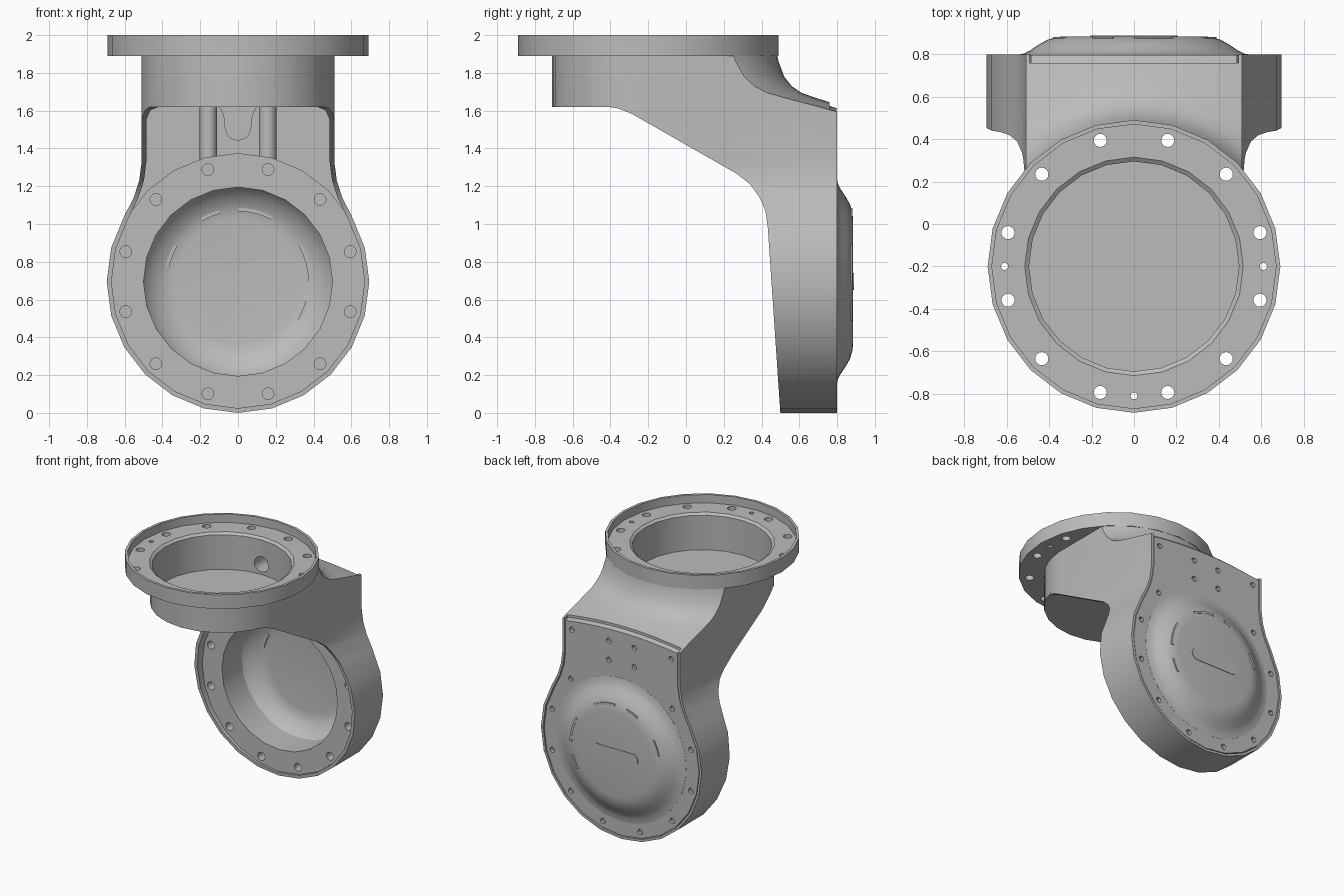
import bpy, bmesh, math
from mathutils import Matrix, Vector

cube = bpy.data.objects.get("Cube")
if cube:
    bpy.data.objects.remove(cube, do_unlink=True)

grey = bpy.data.materials.new("satin_grey")
grey.use_nodes = True
grey.diffuse_color = (0.5, 0.5, 0.5, 1)
grey.node_tree.nodes["Principled BSDF"].inputs["Base Color"].default_value = (0.5, 0.5, 0.5, 1)

FY = -0.2     # y of the upper flange axis
JZ = 0.695    # z of the lower joint axis
R = 0.695     # outer radius of both joints
W = 0.51      # half width of the neck
FLANGE = (0, FY, 0)
JOINT = (0, 0, JZ)


def finish(name, bm):
    bmesh.ops.remove_doubles(bm, verts=bm.verts, dist=1e-5)
    bmesh.ops.recalc_face_normals(bm, faces=bm.faces)
    mesh = bpy.data.meshes.new(name)
    bm.to_mesh(mesh)
    bm.free()
    mesh.materials.append(grey)
    obj = bpy.data.objects.new(name, mesh)
    bpy.context.collection.objects.link(obj)
    return obj


def prism(name, outline, axis, a, b):
    """Extrude a flat outline along an axis from a to b."""
    place = {"X": lambda p, t: (t, p[0], p[1]),
             "Y": lambda p, t: (p[0], t, p[1]),
             "Z": lambda p, t: (p[0], p[1], t)}[axis]
    bm = bmesh.new()
    face = bm.faces.new([bm.verts.new(place(p, a)) for p in outline])
    new = bmesh.ops.extrude_face_region(bm, geom=[face], use_keep_orig=True)["geom"]
    shift = Vector(place((0, 0), b - a))
    bmesh.ops.translate(bm, verts=[v for v in new if isinstance(v, bmesh.types.BMVert)], vec=shift)
    return finish(name, bm)


def lathe(name, profile, axis, centre, steps=24):
    """Spin a (radius, height) profile; it is closed unless it starts on the axis."""
    bm = bmesh.new()
    c = Vector(centre)
    vs = [bm.verts.new(c + Vector((r, 0, h) if axis == "Z" else (r, h, 0))) for r, h in profile]
    edges = [bm.edges.new(pair) for pair in zip(vs, vs[1:])]
    if profile[0][0] > 0:
        edges.append(bm.edges.new((vs[-1], vs[0])))
    bmesh.ops.spin(bm, geom=vs + edges, cent=c, angle=2 * math.pi, steps=steps,
                   axis=(0, 0, 1) if axis == "Z" else (0, 1, 0))
    return finish(name, bm)


def pins(name, centres, radius, axis, a, b, sides=16):
    """Round pins at flat positions, from a to b along an axis."""
    bm = bmesh.new()
    for u, v in centres:
        if axis == "Z":
            m = Matrix.Translation((u, v, (a + b) / 2))
        else:
            m = Matrix.Translation((u, (a + b) / 2, v)) @ Matrix.Rotation(math.pi / 2, 4, "X")
        bmesh.ops.create_cone(bm, cap_ends=True, segments=sides, radius1=radius,
                              radius2=radius, depth=b - a, matrix=m)
    return finish(name, bm)


def combine(obj, tool, operation="DIFFERENCE", keep=False):
    mod = obj.modifiers.new("cut", "BOOLEAN")
    mod.object, mod.operation, mod.solver = tool, operation, "EXACT"
    bpy.context.view_layer.objects.active = obj
    bpy.ops.object.modifier_apply(modifier=mod.name)
    if not keep:
        bpy.data.objects.remove(tool, do_unlink=True)


def mirrored(half):
    return half + [(-x, v) for x, v in reversed(half) if x > 1e-4]


def keyhole(inset, top, rounding=0.0):
    """Disc that flows through fillets into a straight neck."""
    half = []
    for k in range(9):
        t = math.radians(-90 + 15 * k)
        half.append(((R - inset) * math.cos(t), JZ + (R - inset) * math.sin(t)))
    half[0] = (0, half[0][1])
    half += [(x - inset, z) for x, z in ((0.552, 1.14), (0.523, 1.23), (W, 1.33))]
    w = W - inset
    if rounding:
        half += [(w, top - rounding), (w - 0.3 * rounding, top - 0.3 * rounding), (w - rounding, top)]
    else:
        half.append((w, top))
    return mirrored(half)


def trumpet(name, drop=0.0):
    """Flared roof shape around the flange axis."""
    roof = [(0, 1.91), (0.68, 1.91), (0.69, 1.86), (0.72, 1.78), (0.76, 1.73), (0.81, 1.695),
            (0.88, 1.67), (0.96, 1.645), (1.12, 1.595), (1.5, 1.5), (1.5, -0.2), (0, -0.2)]
    return lathe(name, [(r, z - drop if z > 0 else z) for r, z in roof], "Z", FLANGE, 48)


def ring(centre, radius, count=12):
    return [(centre[0] + radius * math.cos(t), centre[1] + radius * math.sin(t))
            for t in (math.radians(15 + 360 / count * k) for k in range(count))]


# Arm housing: keyhole outline limited by side profile, plan and flared roof
housing = prism("arm_housing", keyhole(0, 1.98), "Y", -0.75, 0.8)
side = [(0.5, -0.01), (0.9, -0.01), (0.9, 2), (-0.8, 2), (-0.8, 1.621), (-0.42, 1.621), (-0.36, 1.612),
        (-0.29, 1.585), (0.27, 1.265), (0.34, 1.21), (0.39, 1.14), (0.42, 1.07), (0.433, 0.98)]
combine(housing, prism("side_tool", side, "X", -1, 1), "INTERSECT")
front_arc = [(0.508 * math.cos(t), FY - 0.508 * math.sin(t))
             for t in (math.radians(90 - 7.5 * k) for k in range(12))]
front_arc[0] = (0, FY - 0.508)
plan = mirrored(front_arc + [(0.512, FY), (0.512, 0.1), (0.8, 0.1), (0.8, 1)])
combine(housing, prism("plan_tool", plan, "Z", -0.5, 2.5), "INTERSECT")
combine(housing, trumpet("roof_tool"), "INTERSECT")

# Hollow underside, back seat for the cover, and both bores
combine(housing, prism("hollow_tool", keyhole(0.025, 1.622, 0.07), "Y", -1, 0.74))
combine(housing, prism("seat_tool", keyhole(0.018, 2.1), "Y", 0.76, 1))
combine(housing, pins("bore_tool", [(0, JZ)], 0.505, "Y", 0.6, 0.9, 48))
combine(housing, pins("cup_tool", [(0, FY)], 0.5, "Z", 1.635, 2.2, 48))

# Upper flange with its cup
flange = lathe("upper_flange", [
    (0, 1.62), (0.51, 1.62), (0.51, 1.89), (0.69, 1.89), (0.69, 2), (0.67, 2), (0.67, 1.935),
    (0.515, 1.935), (0.495, 1.92), (0.495, 1.65), (0, 1.65)], "Z", FLANGE)
bolts = pins("bolt_tool", ring((0, FY), 0.615), 0.031, "Z", 1.4, 2.2)
dowels = pins("dowel_tool", [(-0.61, FY), (0.61, FY), (0, FY - 0.61)], 0.017, "Z", 1.4, 2.2, 12)
cable = pins("cable_tool", [(0, 1.73)], 0.06, "Y", 0.2, 0.5)
for part in (flange, housing):
    combine(part, bolts, keep=True)
    combine(part, cable, keep=True)
combine(flange, dowels)
for tool in (bolts, cable):
    bpy.data.objects.remove(tool, do_unlink=True)

# Lower joint ring with bolt holes
joint = lathe("joint_ring", [(0.5, 0.515), (0.68, 0.515), (0.68, 0.755), (0.5, 0.755)], "Y", JOINT)
combine(joint, pins("bolt_tool", ring((0, JZ), 0.615), 0.031, "Y", 0.4, 0.6))

# Cable duct and vertical bosses under the roof
duct_half = [(0, 1.44), (0.035, 1.45), (0.06, 1.475), (0.072, 1.52), (0.076, 1.57), (0.09, 1.605), (0.11, 1.63)]
duct = prism("cable_duct", mirrored(duct_half), "Y", 0.32, 0.75)
bosses = pins("cover_bosses", [(-0.157, 0.7), (0.157, 0.7)], 0.046, "Z", 1.2, 1.63)

# Back cover plate with screw holes
cover = prism("back_cover", keyhole(0.025, 1.9), "Y", 0.755, 0.796)
combine(cover, trumpet("crown_tool", 0.02), "INTERSECT")
combine(cover, pins("dome_tool", [(0, JZ)], 0.535, "Y", 0.6, 0.9, 24))
screws = [p for p in ring((0, JZ), 0.62) if p[1] < 1.2]
screws += [(s * x, z) for s in (-1, 1) for x, z in ((0.43, 1.52), (0.11, 1.52), (0.11, 1.37))]
combine(cover, pins("screw_tool", screws, 0.021, "Y", 0.77, 0.9, 12))

# Domed centre of the cover
dome = lathe("cover_dome", [
    (0, 0.885), (0.33, 0.885), (0.37, 0.88), (0.41, 0.868), (0.45, 0.845), (0.49, 0.818),
    (0.52, 0.803), (0.56, 0.797), (0.56, 0.76), (0.5, 0.755), (0.49, 0.775), (0.45, 0.81),
    (0.41, 0.838), (0.37, 0.852), (0.33, 0.857), (0, 0.857)], "Y", JOINT, 48)

# Raised grip bar and thin arc ridges on the dome
grip_end = [(0.16 + 0.045 * math.cos(t), JZ + 0.045 * math.sin(t))
            for t in (math.radians(-90 + 22.5 * k) for k in range(9))]
grip = prism("grip_bar", mirrored(grip_end), "Y", 0.88, 0.889)
arcs = []
for start, end in ((62, 90), (105, 120), (150, 168), (0, 30), (-32, -16)):
    angles = [math.radians(start + (end - start) * k / 6) for k in range(7)]
    outline = [(0.39 * math.cos(t), JZ + 0.39 * math.sin(t)) for t in angles]
    outline += [(0.372 * math.cos(t), JZ + 0.372 * math.sin(t)) for t in reversed(angles)]
    arcs.append(prism("dome_ridge", outline, "Y", 0.842, 0.882))

# Smooth shading that keeps the machined edges
bpy.ops.object.select_all(action="DESELECT")
for obj in [housing, flange, joint, duct, bosses, cover, dome, grip] + arcs:
    obj.select_set(True)
bpy.context.view_layer.objects.active = housing
bpy.ops.object.shade_smooth_by_angle(angle=math.radians(30))
